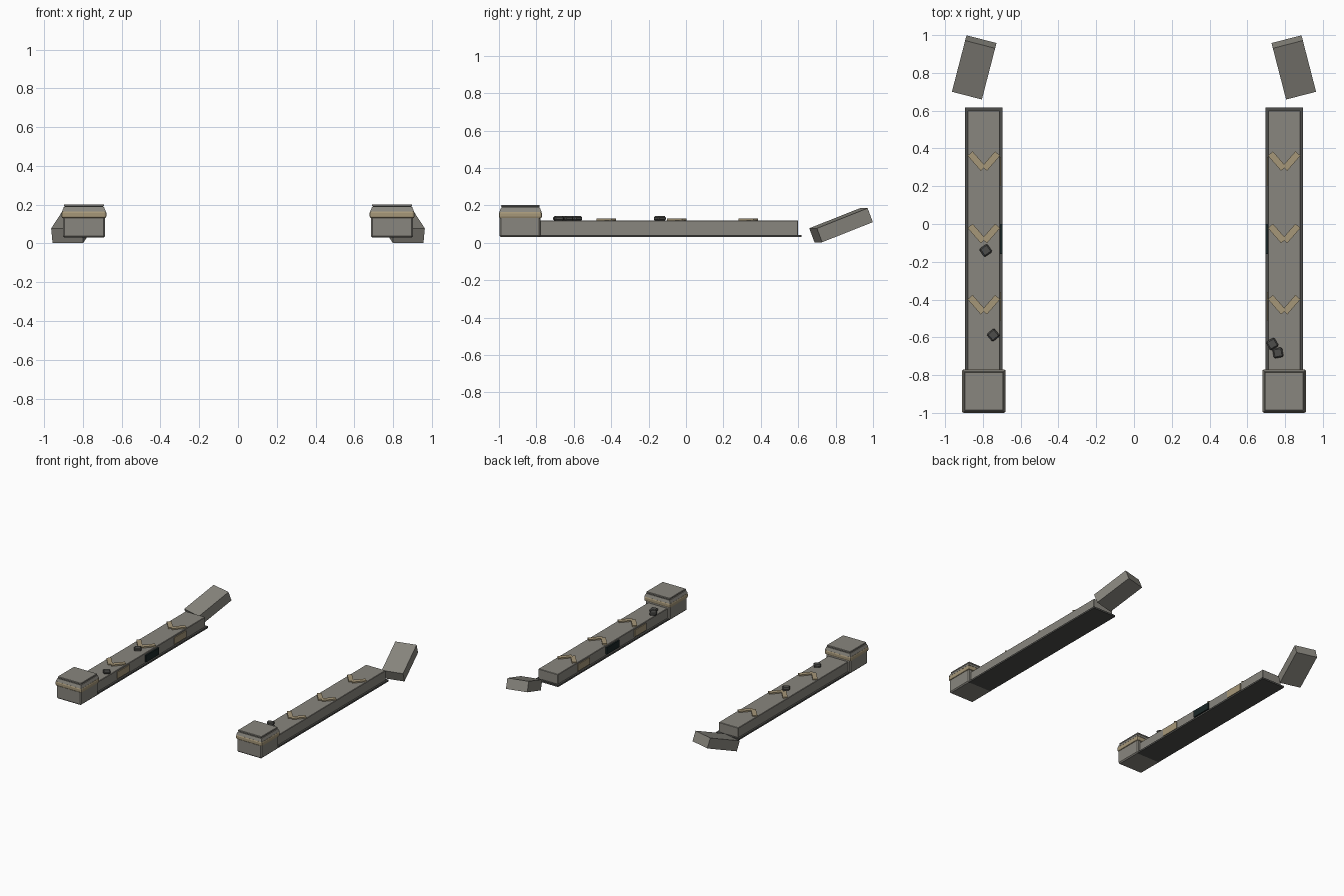
import bpy
import bmesh
from math import radians
from mathutils import Matrix, Vector

if "Cube" in bpy.data.objects:
    bpy.data.objects.remove(bpy.data.objects["Cube"])


def material(name, rgb):
    m = bpy.data.materials.new(name)
    m.use_nodes = True
    m.diffuse_color = (*rgb, 1)
    m.node_tree.nodes["Principled BSDF"].inputs["Base Color"].default_value = (*rgb, 1)
    return m


STONE = material("grey stone", (0.25, 0.24, 0.21))
DARK = material("dark stone", (0.075, 0.075, 0.07))
TAN = material("tan trim", (0.38, 0.31, 0.19))
GLASS = material("dark panel", (0.01, 0.02, 0.02))


def block(name, mat, center, size, rot=(0, 0, 0), bevel=0, segments=1, taper=1):
    """Box with an optional tapered top and bevelled edges."""
    bm = bmesh.new()
    bmesh.ops.create_cube(bm, size=1, matrix=Matrix.Diagonal((*size, 1)))
    for v in bm.verts:
        if v.co.z > 0:
            v.co.x *= taper
            v.co.y *= taper
    if bevel:
        bmesh.ops.bevel(bm, geom=bm.edges[:], offset=bevel, segments=segments,
                        profile=0.5, affect='EDGES')
    mesh = bpy.data.meshes.new(name)
    bm.to_mesh(mesh)
    bm.free()
    mesh.materials.append(mat)
    ob = bpy.data.objects.new(name, mesh)
    ob.location = center
    ob.rotation_euler = rot
    bpy.context.collection.objects.link(ob)
    return ob


def span(name, mat, x, width, y0, y1, z0, z1, **kw):
    """Block given by its y and z limits."""
    return block(name, mat, (x, (y0 + y1) / 2, (z0 + z1) / 2),
                 (width, y1 - y0, z1 - z0), **kw)


for side, label in ((1, "left"), (-1, "right")):
    x = side * 0.795

    # Long wall on its base plate
    span(label + "_base_plate", DARK, x, 0.2, -0.79, 0.617, 0.03, 0.043)
    span(label + "_wall", STONE, x, 0.172, -0.79, 0.6, 0.04, 0.12, bevel=0.003)

    # End pillar with trim band and tapered cap
    span(label + "_pillar", STONE, x, 0.218, -0.997, -0.778, 0.03, 0.14, bevel=0.008)
    span(label + "_pillar_band", TAN, x, 0.232, -1.0, -0.77, 0.13, 0.167,
         bevel=0.01, segments=2)
    span(label + "_pillar_cap", STONE, x, 0.226, -0.998, -0.772, 0.165, 0.188, taper=0.92)
    span(label + "_cap_joint", DARK, x, 0.195, -0.983, -0.787, 0.186, 0.192)
    span(label + "_cap_slab", STONE, x, 0.205, -0.988, -0.783, 0.191, 0.202, bevel=0.002)

    # Chevrons on the wall top, pointing forward
    for i, y in enumerate((0.333, -0.05, -0.427)):
        for arm in (1, -1):
            block(f"{label}_chevron_{i}_{arm}", TAN, (x + arm * 0.038, y, 0.124),
                  (0.035, 0.106, 0.012), rot=(0, 0, -arm * radians(41)))

    # Panels on the inner wall face
    for name, mat, y in (("front_panel", TAN, -0.435), ("middle_panel", GLASS, -0.08),
                         ("back_panel", TAN, 0.28)):
        out = 0.012 if mat == GLASS else 0.006
        block(f"{label}_{name}", mat, (side * (0.709 - out / 2), y, 0.08),
              (out, 0.16 if mat == GLASS else 0.15, 0.054))

    # Tilted slab beyond the back end
    block(label + "_fallen_slab", STONE, (side * 0.846, 0.829, 0.094),
          (0.164, 0.3, 0.08), rot=(radians(21), 0, side * radians(14.5)))

# Loose rubble
for i, (x, y, turn) in enumerate(((-0.785, -0.14, 35), (-0.745, -0.588, 40),
                                  (0.732, -0.635, 30), (0.762, -0.682, 10))):
    block(f"rubble_{i}", DARK, (x, y, 0.13), (0.052, 0.052, 0.024),
          rot=(0, 0, radians(turn)), bevel=0.007)
